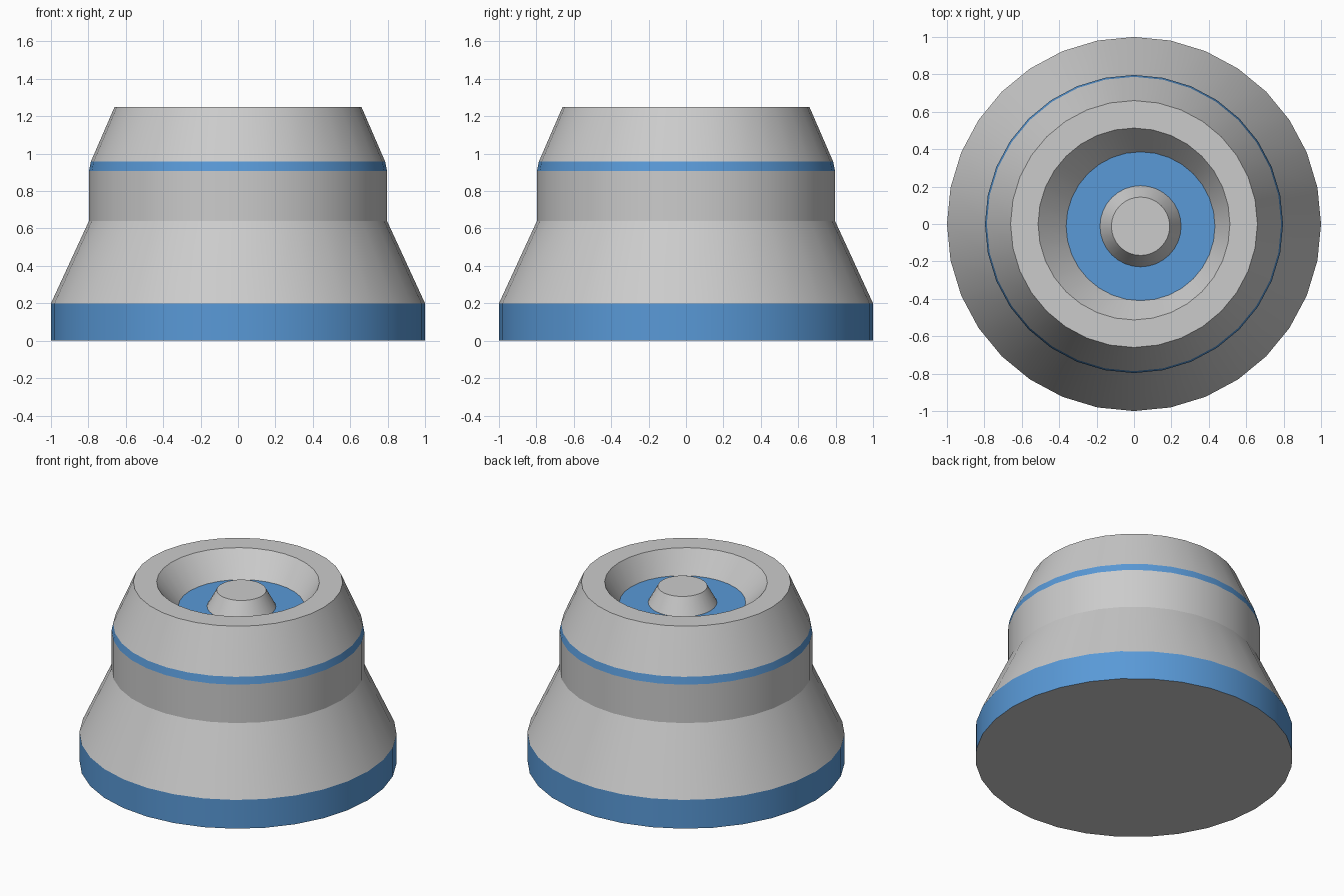
import bpy, bmesh
from math import cos, sin, tau

if "Cube" in bpy.data.objects:
    bpy.data.objects.remove(bpy.data.objects["Cube"])

SIDES = 32

blue = bpy.data.materials.new("blue")
blue.diffuse_color = (0.10, 0.32, 0.68, 1)
blue.use_nodes = True
blue.node_tree.nodes["Principled BSDF"].inputs["Base Color"].default_value = blue.diffuse_color
grey = bpy.data.materials.new("grey")
grey.diffuse_color = (0.8, 0.8, 0.8, 1)
grey.use_nodes = True
grey.node_tree.nodes["Principled BSDF"].inputs["Base Color"].default_value = grey.diffuse_color


def lathe(name, rings, blue_bands=(), blue_end=False, cap_start=True):
    """Skin a stack of rings (radius, z, centre x, centre y), listed upward on the outside."""
    bm = bmesh.new()
    loops = [[bm.verts.new((cx + r * cos(tau * i / SIDES), cy + r * sin(tau * i / SIDES), z))
              for i in range(SIDES)] for r, z, cx, cy in rings]
    for k, (a, b) in enumerate(zip(loops, loops[1:])):
        for i in range(SIDES):
            j = (i + 1) % SIDES
            f = bm.faces.new((a[i], a[j], b[j], b[i]))
            f.smooth = True
            f.material_index = int(k in blue_bands)
    end = bm.faces.new(loops[-1])
    end.material_index = int(blue_end)
    if cap_start:
        bm.faces.new(loops[0][::-1])
    # keep every ring crisp, smooth only around the circumference
    for loop in loops:
        for i in range(SIDES):
            e = bm.edges.get((loop[i], loop[(i + 1) % SIDES]))
            e.smooth = False
    mesh = bpy.data.meshes.new(name)
    bm.to_mesh(mesh)
    bm.free()
    mesh.materials.append(grey)
    mesh.materials.append(blue)
    obj = bpy.data.objects.new(name, mesh)
    bpy.context.collection.objects.link(obj)
    return obj


OX, OY = 0.035, -0.012   # recess floor and knob sit slightly off centre
FLOOR = 1.095

# Housing: blue foot, flared skirt, neck, blue stripe, tapered crown, rim, recess
lathe("housing", [
    (1.0, 0.0, 0, 0),
    (1.0, 0.2, 0, 0),
    (0.797, 0.64, 0, 0),
    (0.797, 0.907, 0, 0),
    (0.787, 0.957, 0, 0),
    (0.66, 1.25, 0, 0),
    (0.513, 1.25, 0, 0),
    (0.398, FLOOR, OX, OY),
], blue_bands=(0, 3), blue_end=True)

# Small tapered knob standing on the recess floor
lathe("centre_knob", [
    (0.217, FLOOR, OX, OY),
    (0.156, 1.208, OX, OY),
], cap_start=False)
